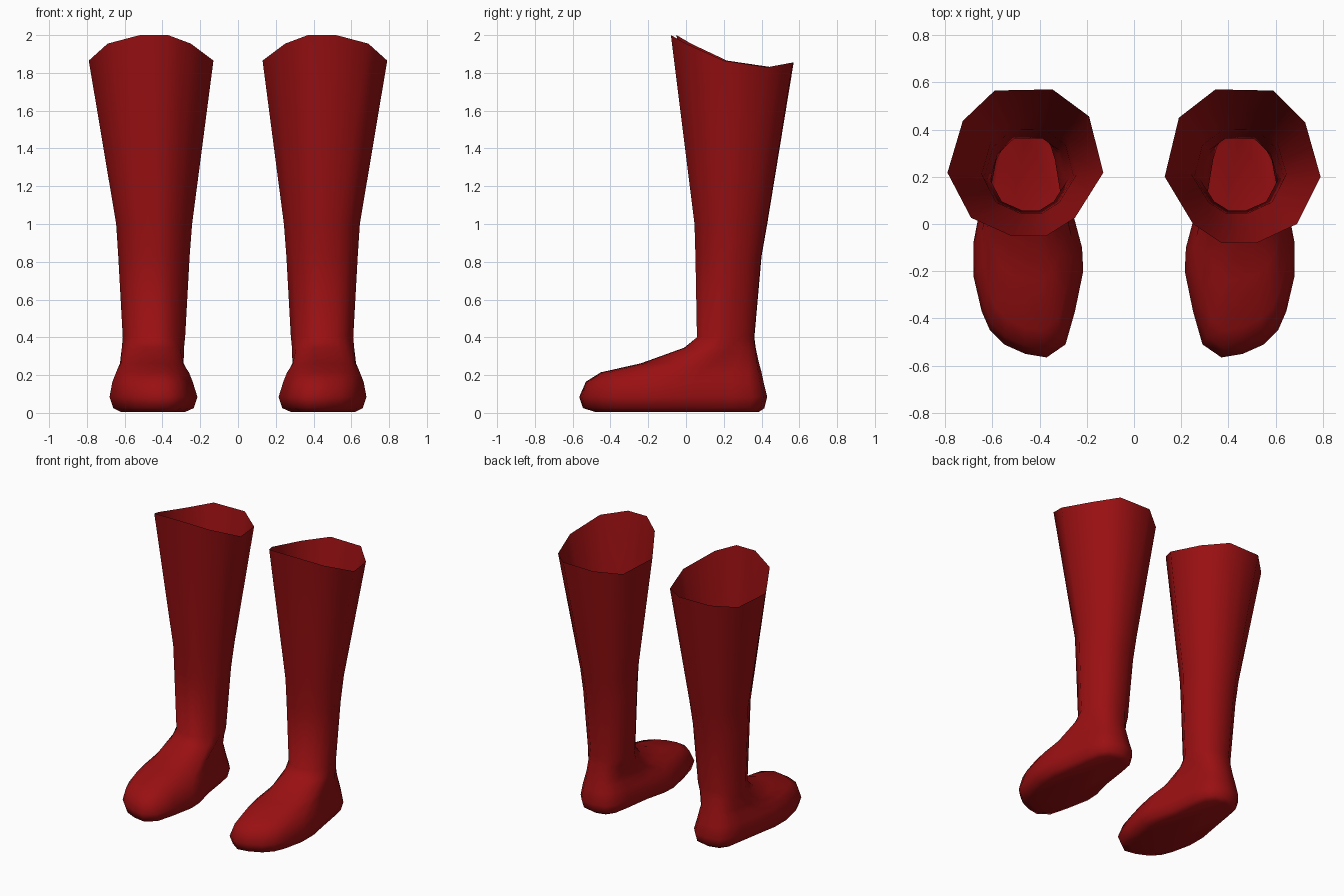
import bpy, bmesh, math

if "Cube" in bpy.data.objects:
    bpy.data.objects.remove(bpy.data.objects["Cube"])

red = bpy.data.materials.new("dark red leather")
red.diffuse_color = (0.32, 0.005, 0.006, 1)
red.use_nodes = True
red.node_tree.nodes["Principled BSDF"].inputs["Base Color"].default_value = red.diffuse_color

# Boot opening (x, y, z), counter-clockwise from the front
RIM = [(.37, -.08, 2.0), (.52, -.08, 2.0), (.69, 0, 1.955), (.79, .2, 1.865), (.725, .43, 1.83),
       (.59, .565, 1.855), (.345, .57, 1.855), (.19, .45, 1.83), (.13, .2, 1.865), (.25, 0, 1.955)]

# Foot outline (x, y), counter-clockwise from the toe
FOOT = [(.37, -.565), (.46, -.55), (.55, -.51), (.61, -.45), (.645, -.37), (.68, -.22), (.68, -.08),
        (.655, .05), (.62, .25), (.60, .35), (.55, .41), (.45, .43), (.36, .41), (.31, .35),
        (.29, .25), (.26, .05), (.22, -.1), (.215, -.2), (.25, -.37), (.29, -.51)]

# Cross-sections: z, x min, x max, y min, y max, share of leg outline
SECTIONS = [(.005, .28, .62, -.48, .385, 0), (.025, .235, .66, -.545, .415, 0),
            (.085, .215, .68, -.565, .43, 0), (.165, .24, .665, -.53, .41, 0),
            (.215, .26, .645, -.45, .40, 0), (.262, .285, .625, -.24, .387, .2),
            (.345, .285, .615, -.01, .37, .75), (.40, .28, .61, .058, .362, 1),
            (.83, .256, .634, .05, .40, 1), (1.0, .243, .645, .045, .43, 1)]


def subdivide(points):
    """Insert the middle of every edge of a closed outline."""
    out = []
    for a, b in zip(points, points[1:] + points[:1]):
        out += [a, tuple((p + q) / 2 for p, q in zip(a, b))]
    return out


def normalise(points):
    """Fit an outline into the unit square."""
    xs, ys = [p[0] for p in points], [p[1] for p in points]
    return [((p[0] - min(xs)) / (max(xs) - min(xs)),
             (p[1] - min(ys)) / (max(ys) - min(ys))) for p in points]


rim = subdivide(RIM)
leg_shape, foot_shape = normalise(rim), normalise(FOOT)


def build_boot(name, side):
    bm = bmesh.new()
    rings = []
    # Foot and shaft cross-sections
    for z, x0, x1, y0, y1, t in SECTIONS:
        ring = []
        for f, l in zip(foot_shape, leg_shape):
            u, v = (f[k] * (1 - t) + l[k] * t for k in (0, 1))
            ring.append(bm.verts.new((side * (x0 + u * (x1 - x0)), y0 + v * (y1 - y0), z)))
        rings.append(ring)
    # Slanted opening; the left one is slightly further back at the front
    lean = .03 if side < 0 else 0
    rings.append([bm.verts.new((side * x, y + lean * (1 - n[1]), z))
                  for (x, y, z), n in zip(rim, leg_shape)])
    # Skin between the sections, then the sole
    count = len(rim)
    for low, high in zip(rings, rings[1:]):
        for i in range(count):
            j = (i + 1) % count
            bm.faces.new((low[i], low[j], high[j], high[i]))
    bm.faces.new(rings[0][::-1])
    if side < 0:
        bmesh.ops.reverse_faces(bm, faces=bm.faces[:])
    mesh = bpy.data.meshes.new(name)
    bm.to_mesh(mesh)
    bm.free()
    mesh.materials.append(red)
    obj = bpy.data.objects.new(name, mesh)
    bpy.context.collection.objects.link(obj)
    bpy.ops.object.select_all(action='DESELECT')
    obj.select_set(True)
    bpy.context.view_layer.objects.active = obj
    bpy.ops.object.shade_smooth_by_angle(angle=math.radians(70))


build_boot("right_boot", 1)
build_boot("left_boot", -1)
